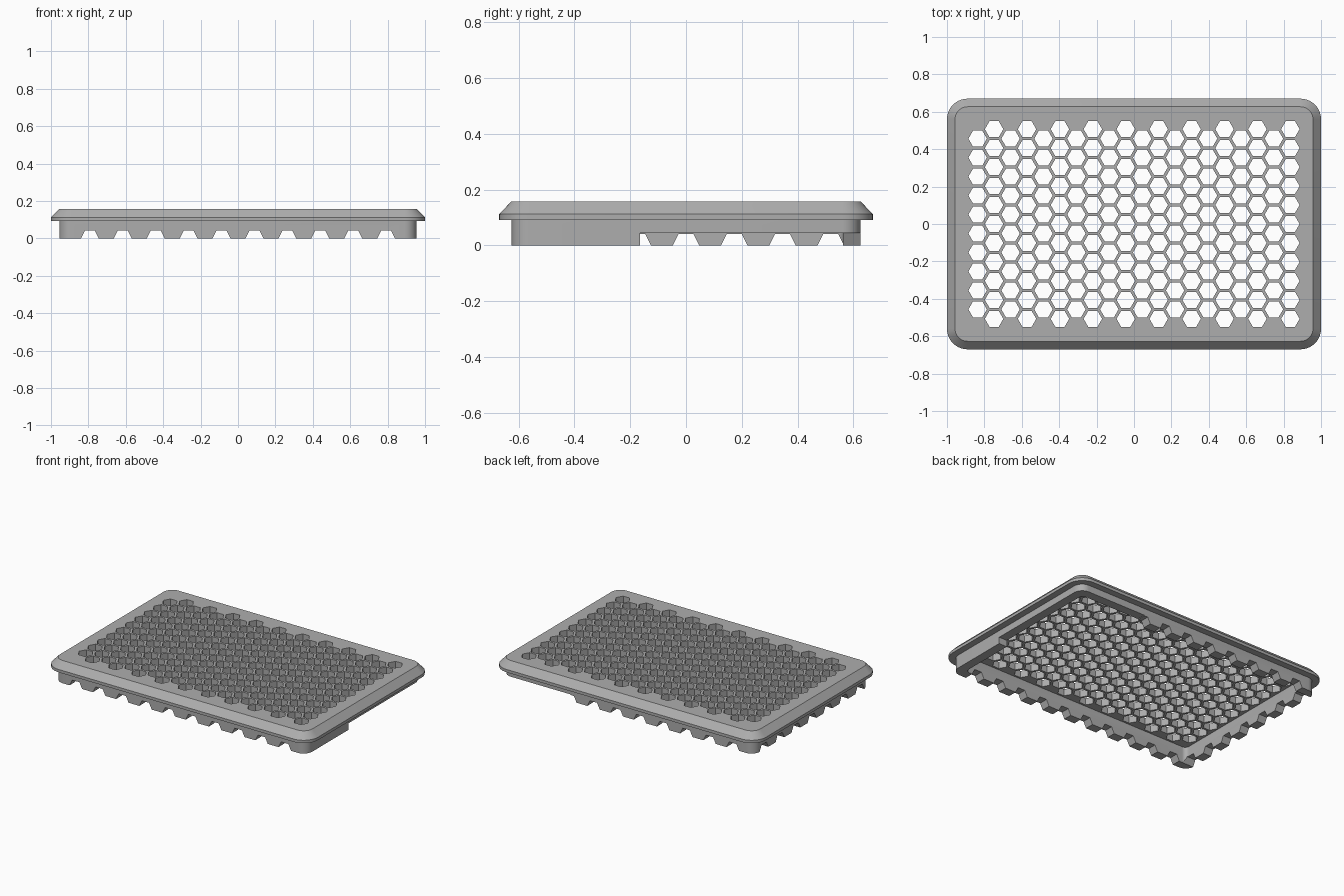
import bpy, bmesh, math

if "Cube" in bpy.data.objects:
    bpy.data.objects.remove(bpy.data.objects["Cube"])

grey = bpy.data.materials.new("mid grey")
grey.diffuse_color = (0.42, 0.42, 0.42, 1)
grey.use_nodes = True
grey.node_tree.nodes["Principled BSDF"].inputs["Base Color"].default_value = grey.diffuse_color


def make_object(name, bm):
    bmesh.ops.recalc_face_normals(bm, faces=bm.faces)
    mesh = bpy.data.meshes.new(name)
    bm.to_mesh(mesh)
    bm.free()
    obj = bpy.data.objects.new(name, mesh)
    bpy.context.collection.objects.link(obj)
    mesh.materials.append(grey)
    return obj


def rounded_rect(hx, hy, r, steps=10):
    pts = []
    for i, (sx, sy) in enumerate([(1, 1), (-1, 1), (-1, -1), (1, -1)]):
        for k in range(steps + 1):
            a = math.pi / 2 * (i + k / steps)
            pts.append((sx * (hx - r) + r * math.cos(a), sy * (hy - r) + r * math.sin(a)))
    return pts


def add_prism(bm, bottom, top):
    a = [bm.verts.new(p) for p in bottom]
    b = [bm.verts.new(p) for p in top]
    bm.faces.new(a)
    bm.faces.new(b)
    n = len(a)
    for i in range(n):
        j = (i + 1) % n
        bm.faces.new((a[i], a[j], b[j], b[i]))


def cut(target, cutter):
    mod = target.modifiers.new("cut", 'BOOLEAN')
    mod.operation, mod.solver, mod.object = 'DIFFERENCE', 'EXACT', cutter
    bpy.context.view_layer.objects.active = target
    bpy.ops.object.modifier_apply(modifier=mod.name)
    bpy.data.objects.remove(cutter)


# Tray: underside recess, skirt wall, overhanging lip and bevelled top (hx, hy, radius, z)
sections = [(0.893, 0.563, 0.03, 0.11), (0.893, 0.563, 0.03, 0), (0.955, 0.625, 0.065, 0),
            (0.955, 0.625, 0.065, 0.092), (1, 0.67, 0.11, 0.092), (1, 0.67, 0.11, 0.112),
            (0.957, 0.627, 0.067, 0.157)]
bm = bmesh.new()
rings = [[bm.verts.new((x, y, z)) for x, y in rounded_rect(hx, hy, r)] for hx, hy, r, z in sections]
for a, b in zip(rings, rings[1:]):
    for i in range(len(a)):
        j = (i + 1) % len(a)
        bm.faces.new((a[i], a[j], b[j], b[i]))
bm.faces.new(rings[0])
bm.faces.new(rings[-1])
tray = make_object("vented_tray", bm)

# Honeycomb of hexagonal holes in staggered columns
PITCH_X, PITCH_Y, R = 0.088, 0.1014, 0.0494
bm = bmesh.new()
for col in range(20):
    rows = 10 + col % 2
    for row in range(rows):
        cx, cy = (col - 9.5) * PITCH_X, (row - (rows - 1) / 2) * PITCH_Y
        ring = [(cx + R * math.cos(k * math.pi / 3), cy + R * math.sin(k * math.pi / 3)) for k in range(6)]
        add_prism(bm, [(x, y, 0.08) for x, y in ring], [(x, y, 0.2) for x, y in ring])
cut(tray, make_object("hole_cutter", bm))

# Tapered notches along the front and back walls, then along the left and right walls
profile = [(-0.0525, -0.01), (0.0525, -0.01), (0.027, 0.041), (-0.027, 0.041)]
bm = bmesh.new()
for i in range(10):
    c = (i - 4.5) * 0.176
    add_prism(bm, [(c + u, -0.8, z) for u, z in profile], [(c + u, 0.8, z) for u, z in profile])
cut(tray, make_object("long_wall_notch_cutter", bm))

bm = bmesh.new()
for i in range(-3, 4):
    c = i * 0.173
    # the right wall stays plain, so these stop short of it
    add_prism(bm, [(-1.1, c + u, z) for u, z in profile], [(-0.8, c + u, z) for u, z in profile])
cut(tray, make_object("left_wall_notch_cutter", bm))

# Clearance removed from the lower wall at the back right corner
box = [(0.44, -0.165), (1.1, -0.165), (1.1, 0.8), (0.44, 0.8)]
bm = bmesh.new()
add_prism(bm, [(x, y, -0.02) for x, y in box], [(x, y, 0.045) for x, y in box])
cut(tray, make_object("corner_cutter", bm))

# Smooth rounded corners, keep creases sharp
bpy.ops.object.select_all(action='DESELECT')
tray.select_set(True)
bpy.context.view_layer.objects.active = tray
bpy.ops.object.shade_smooth_by_angle(angle=math.radians(25))
